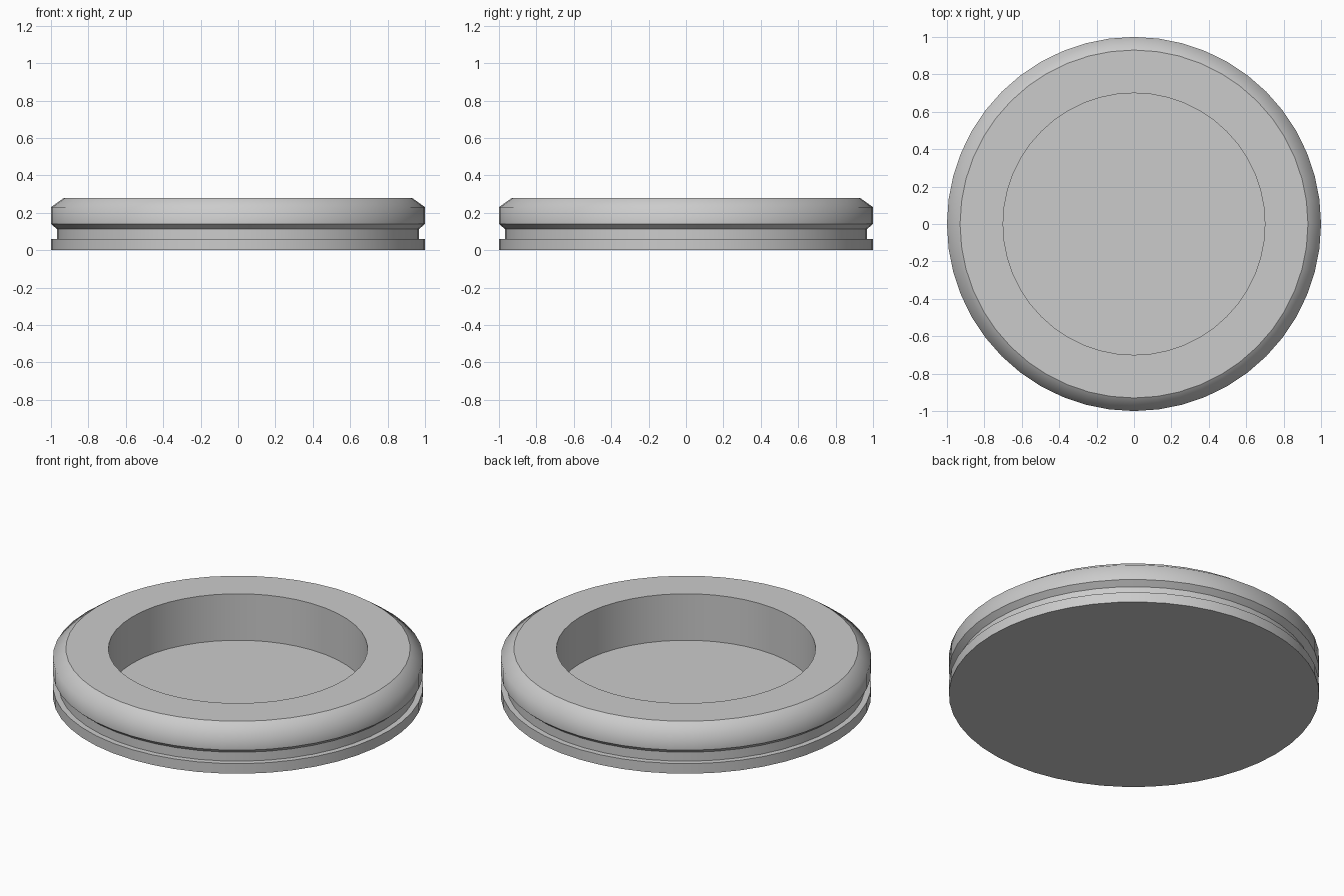
import bpy, bmesh
from math import cos, sin, tau

if "Cube" in bpy.data.objects:
    bpy.data.objects.remove(bpy.data.objects["Cube"])

SEGMENTS = 48

# Outside-to-inside profile: radius, height, sharp ring
PROFILE = [
    (1.00, 0.00, True),    # base edge
    (1.00, 0.06, True),
    (0.968, 0.06, True),   # side groove
    (0.968, 0.113, True),
    (1.00, 0.14, True),    # flare to the upper rim
    (1.00, 0.23, False),   # soft chamfer
    (0.93, 0.28, True),
    (0.70, 0.28, True),    # recess wall
    (0.70, 0.003, True),
]


def lathe(name, profile):
    bm = bmesh.new()
    rings = [[bm.verts.new((r * cos(tau * i / SEGMENTS), r * sin(tau * i / SEGMENTS), z))
              for i in range(SEGMENTS)] for r, z, _ in profile]
    for lower, upper in zip(rings, rings[1:]):
        for i in range(SEGMENTS):
            j = (i + 1) % SEGMENTS
            bm.faces.new((lower[i], lower[j], upper[j], upper[i]))
    # underside and recess floor
    bm.faces.new(rings[0][::-1])
    bm.faces.new(rings[-1])
    for face in bm.faces:
        face.smooth = True
    for ring, (_, _, sharp) in zip(rings, profile):
        for i in range(SEGMENTS):
            edge = bm.edges.get((ring[i], ring[(i + 1) % SEGMENTS]))
            edge.smooth = not sharp
    bmesh.ops.recalc_face_normals(bm, faces=bm.faces)
    mesh = bpy.data.meshes.new(name)
    bm.to_mesh(mesh)
    bm.free()
    obj = bpy.data.objects.new(name, mesh)
    bpy.context.collection.objects.link(obj)
    return obj


lathe("grooved_round_dish", PROFILE)
